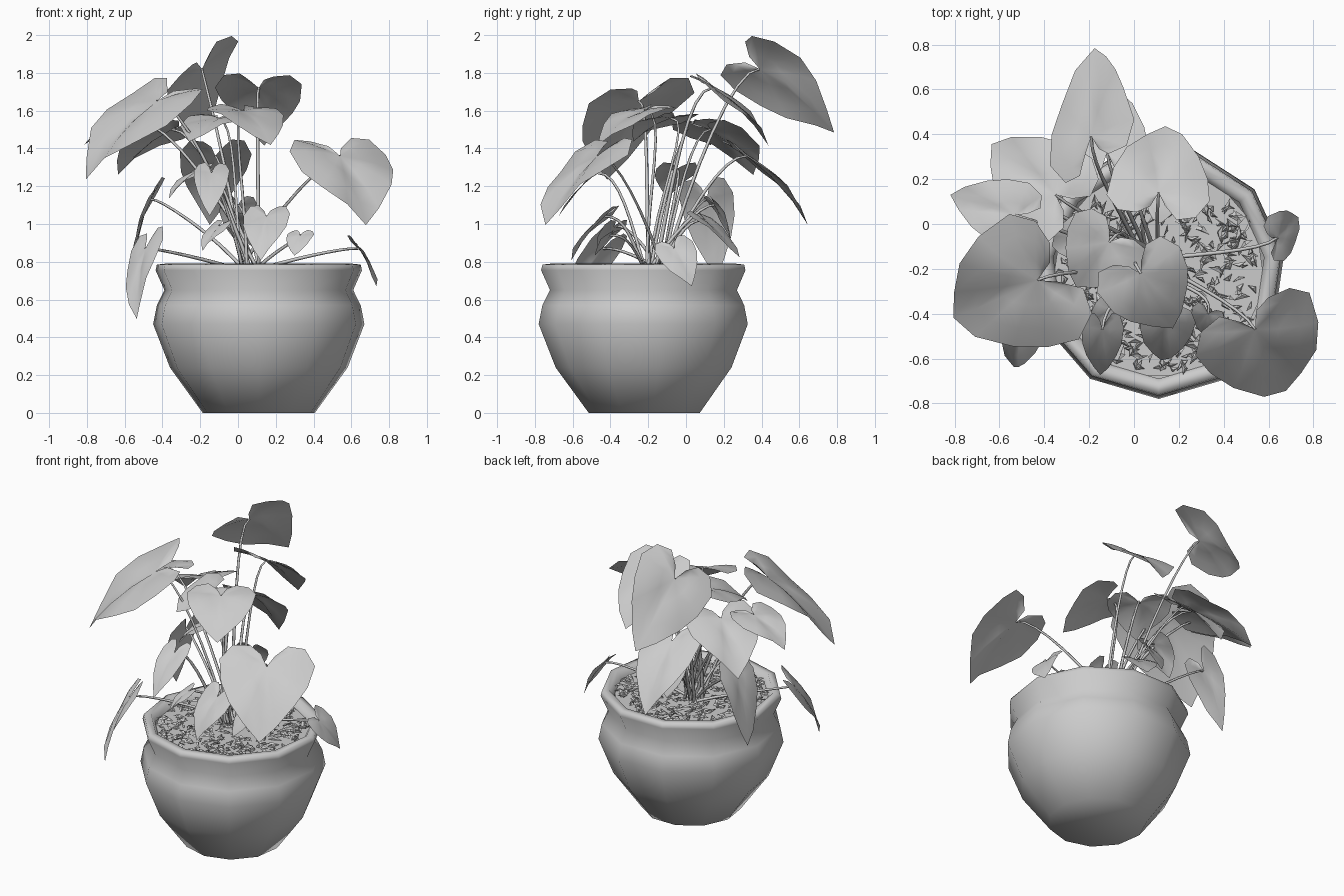
import bpy, bmesh, math, random
from mathutils import Vector, Matrix

if "Cube" in bpy.data.objects:
    bpy.data.objects.remove(bpy.data.objects["Cube"])

random.seed(4)
POT = Vector((0.11, -0.215, 0))
CROWN = Vector((0.06, -0.16, 0.74))


def make_object(name, bm, smooth=True):
    mesh = bpy.data.meshes.new(name)
    bm.to_mesh(mesh)
    bm.free()
    for p in mesh.polygons:
        p.use_smooth = smooth
    ob = bpy.data.objects.new(name, mesh)
    bpy.context.collection.objects.link(ob)
    return ob


# Low-poly round pot, turned from a profile (radius, height)
SIDES = 11
profile = [(0.30, 0), (0.475, 0.24), (0.565, 0.47), (0.545, 0.57), (0.505, 0.65),
           (0.552, 0.755), (0.545, 0.785), (0.50, 0.79), (0.475, 0.74)]
bm = bmesh.new()
rings = []
for r, z in profile:
    rings.append([bm.verts.new(POT + Vector((r * math.sin(2 * math.pi * i / SIDES),
                                             -r * math.cos(2 * math.pi * i / SIDES), z)))
                  for i in range(SIDES)])
for a, b in zip(rings, rings[1:]):
    for i in range(SIDES):
        j = (i + 1) % SIDES
        bm.faces.new((a[i], a[j], b[j], b[i]))
bm.faces.new(rings[0][::-1])
make_object("pot", bm)

# Soil disc
bm = bmesh.new()
bmesh.ops.create_circle(bm, cap_ends=True, segments=SIDES, radius=0.48,
                        matrix=Matrix.Translation(POT + Vector((0, 0, 0.742))))
make_object("soil", bm, False)

# Loose bark chips scattered on the soil
bm = bmesh.new()
for i in range(420):
    a, r = random.uniform(0, 2 * math.pi), 0.45 * math.sqrt(random.random())
    c = POT + Vector((r * math.cos(a), r * math.sin(a), random.uniform(0.745, 0.77)))
    rot = Matrix.Rotation(random.uniform(0, 6.28), 3, 'Z') @ \
        Matrix.Rotation(random.uniform(-0.7, 0.7), 3, 'X')
    l, w = random.uniform(0.018, 0.04), random.uniform(0.008, 0.018)
    base = [(-l, -w, 0), (l, -w * 0.3, 0), (0, w, 0), (0, 0, 0.014)]
    v = [bm.verts.new(c + rot @ Vector(p)) for p in base]
    for f in ((0, 1, 3), (1, 2, 3), (2, 0, 3)):
        bm.faces.new([v[k] for k in f])
make_object("bark_chips", bm, False)

# Heart leaf half outline: (along the midrib, across), seen from the stalk joint
HALF = [(-0.16, 0.07), (-0.29, 0.2), (-0.27, 0.38), (-0.06, 0.5),
        (0.25, 0.46), (0.52, 0.35), (0.8, 0.17)]
OUTLINE = HALF + [(1, 0)] + [(u, -v) for u, v in reversed(HALF)]


def stalk(name, base, axis):
    start = CROWN + Vector((random.uniform(-0.06, 0.06), random.uniform(-0.06, 0.06), 0))
    rise = base.z - start.z
    p1 = start.lerp(base, 0.3)
    p1.z = start.z + max(rise * 0.5, 0.06)
    p2 = base - Vector((axis.x, axis.y, 0)) * 0.18 + Vector((0, 0, 0.01))
    cu = bpy.data.curves.new(name, 'CURVE')
    cu.dimensions = '3D'
    cu.bevel_depth = 0.009
    cu.bevel_resolution = 0
    cu.resolution_u = 8
    sp = cu.splines.new('BEZIER')
    sp.bezier_points.add(1)
    a, b = sp.bezier_points
    a.co, a.handle_right, a.handle_left = start, p1, start - (p1 - start)
    b.co, b.handle_left, b.handle_right = base, p2, base + (base - p2)
    a.radius, b.radius = 1.25, 0.7
    ob = bpy.data.objects.new(name, cu)
    bpy.context.collection.objects.link(ob)


def leaf(name, base, tip, width, roll=0, arch=0.22):
    base, tip = Vector(base), Vector(tip)
    axis = tip - base
    length = axis.length
    axis.normalize()
    side = axis.cross(Vector((0, 0, 1))).normalized()
    side = Matrix.Rotation(math.radians(roll), 3, axis) @ side
    normal = side.cross(axis)
    phase = random.uniform(0, 6.28)
    bm = bmesh.new()
    centre = bm.verts.new(base)
    rows = []
    for s in (0.35, 0.7, 1.0):
        row = []
        for k, (u, v) in enumerate(OUTLINE):
            u, v = u * s, v * s
            # arched midrib, folded blade and a gentle wave at the edge
            h = arch * length * u * (1 - u) + width * (0.22 * abs(v) - 0.45 * v * v)
            h += 0.03 * width * s * math.sin(k * 1.9 + phase)
            row.append(bm.verts.new(base + axis * u * length + side * v * width + normal * h))
        rows.append(row)
    n = len(OUTLINE)
    for i in range(n - 1):
        bm.faces.new((centre, rows[0][i + 1], rows[0][i]))
        for a, b in zip(rows, rows[1:]):
            bm.faces.new((a[i], a[i + 1], b[i + 1], b[i]))
    make_object("leaf_" + name, bm)
    stalk("stalk_" + name, base, axis)


# Tall leaves
leaf("left_large", (-0.43, -0.25, 1.65), (-0.81, -0.42, 1.24), 0.64, -10)
leaf("back_top", (-0.19, 0.39, 1.82), (-0.17, 0.78, 1.48), 0.50, -46)
leaf("back_upper", (0.11, 0.14, 1.72), (0.14, 0.44, 1.42), 0.46)
leaf("back_left", (-0.35, 0.13, 1.50), (-0.64, 0.36, 1.27), 0.46)
leaf("back_middle", (-0.12, 0.32, 1.36), (-0.15, 0.65, 1.0), 0.38)
leaf("left_upper", (-0.53, 0.04, 1.54), (-0.82, 0.13, 1.42), 0.31)
leaf("centre_top", (-0.11, -0.08, 1.56), (-0.26, -0.28, 1.44), 0.40)
leaf("front_top", (0.03, -0.22, 1.60), (0.17, -0.46, 1.41), 0.42, 0, 0.35)
leaf("right_large", (0.54, -0.47, 1.36), (0.68, -0.75, 1.0), 0.58)
# Middle and low leaves
leaf("front_middle", (-0.14, -0.47, 1.27), (-0.15, -0.67, 1.04), 0.19)
leaf("inner_left", (-0.20, -0.05, 1.29), (-0.37, -0.10, 1.14), 0.23)
leaf("left_middle", (-0.46, 0.11, 1.13), (-0.56, 0.16, 0.72), 0.29, -20)
leaf("left_low", (-0.49, -0.44, 0.87), (-0.54, -0.64, 0.50), 0.24, 35)
leaf("front_low", (0.15, -0.43, 1.04), (0.12, -0.61, 0.81), 0.25)
leaf("front_small", (0.33, -0.40, 0.94), (0.30, -0.48, 0.83), 0.15)
leaf("front_left_small", (-0.10, -0.38, 0.99), (-0.19, -0.46, 0.86), 0.15)
leaf("right_small", (0.64, -0.06, 0.87), (0.73, 0.03, 0.67), 0.22, 32)
leaf("inner_back", (0.06, 0.10, 1.02), (0.13, 0.28, 0.82), 0.24)
leaf("inner_upright", (0.0, 0.15, 1.10), (-0.02, 0.23, 0.92), 0.2)
